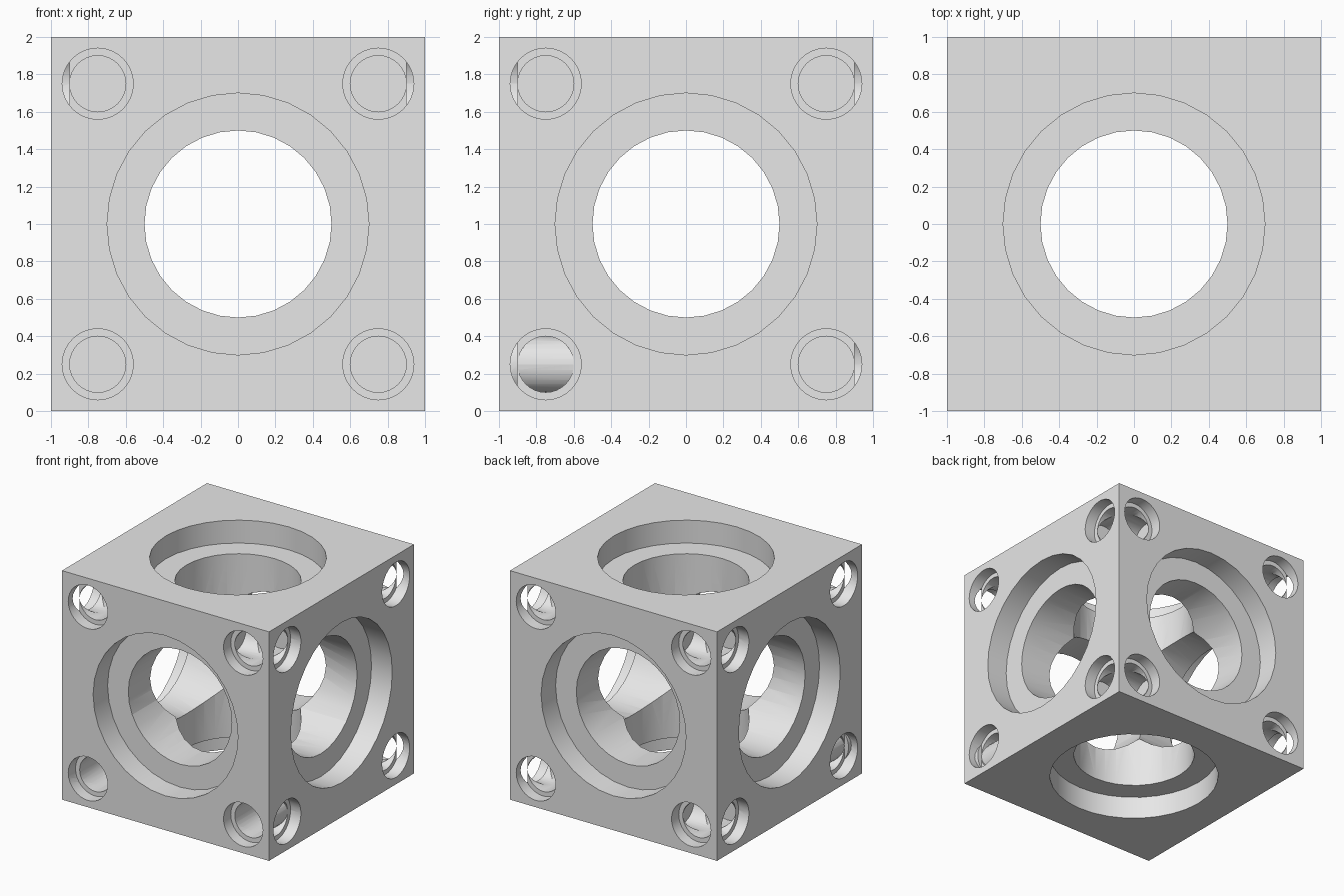
import bpy
import bmesh
import math
from mathutils import Matrix, Vector

if "Cube" in bpy.data.objects:
    bpy.data.objects.remove(bpy.data.objects["Cube"], do_unlink=True)

CENTRE = Vector((0, 0, 1))
SEGMENTS = 32

# Single plain grey material
grey = bpy.data.materials.new("plain_grey")
grey.use_nodes = True
grey.diffuse_color = (0.8, 0.8, 0.8, 1)
grey.node_tree.nodes["Principled BSDF"].inputs["Base Color"].default_value = (0.8, 0.8, 0.8, 1)


def add_object(name, bm):
    bmesh.ops.recalc_face_normals(bm, faces=bm.faces)
    mesh = bpy.data.meshes.new(name)
    bm.to_mesh(mesh)
    bm.free()
    obj = bpy.data.objects.new(name, mesh)
    bpy.context.collection.objects.link(obj)
    return obj


def stepped_cutter(name, profile, axis, offset):
    """Solid of revolution from (radius, distance) pairs along an axis."""
    bm = bmesh.new()
    turn = axis.to_track_quat('Z', 'Y').to_matrix().to_4x4()
    place = Matrix.Translation(CENTRE + offset) @ turn
    rings = []
    for radius, dist in profile:
        ring = []
        for i in range(SEGMENTS):
            a = math.tau * i / SEGMENTS
            ring.append(bm.verts.new(place @ Vector((radius * math.cos(a), radius * math.sin(a), dist))))
        rings.append(ring)
    for low, high in zip(rings, rings[1:]):
        for i in range(SEGMENTS):
            j = (i + 1) % SEGMENTS
            bm.faces.new((low[i], low[j], high[j], high[i]))
    bm.faces.new(rings[0])
    bm.faces.new(rings[-1])
    obj = add_object(name, bm)
    obj.hide_render = True
    return obj


# Solid block
bm = bmesh.new()
bmesh.ops.create_cube(bm, size=2, matrix=Matrix.Translation(CENTRE))
block = add_object("bored_block", bm)
block.data.materials.append(grey)

# Large through bores with a recess at each end
cutters = []
bore = [(0.7, -1.1), (0.7, -0.8), (0.5, -0.8), (0.5, 0.8), (0.7, 0.8), (0.7, 1.1)]
X, Y, Z = Vector((1, 0, 0)), Vector((0, 1, 0)), Vector((0, 0, 1))
for axis in (X, Y, Z):
    cutters.append(stepped_cutter("main_bore_cutter", bore, axis, Vector()))

# Blind counterbored corner holes on the four upright faces
hole = [(0.15, 0.5), (0.15, 0.9), (0.19, 0.9), (0.19, 1.1)]
for axis, across in ((X, Y), (-X, Y), (Y, X), (-Y, X)):
    for side in (-0.75, 0.75):
        for height in (-0.75, 0.75):
            offset = across * side + Z * height
            cutters.append(stepped_cutter("corner_hole_cutter", hole, axis, offset))

# Cut every bore out of the block
bpy.ops.object.select_all(action='DESELECT')
bpy.context.view_layer.objects.active = block
block.select_set(True)
for cutter in cutters:
    mod = block.modifiers.new("bore", 'BOOLEAN')
    mod.operation = 'DIFFERENCE'
    mod.solver = 'EXACT'
    mod.object = cutter
    bpy.ops.object.modifier_apply(modifier=mod.name)
    bpy.data.objects.remove(cutter, do_unlink=True)

# Smooth bore walls, crisp rims
bpy.ops.object.shade_smooth_by_angle(angle=math.radians(30))
